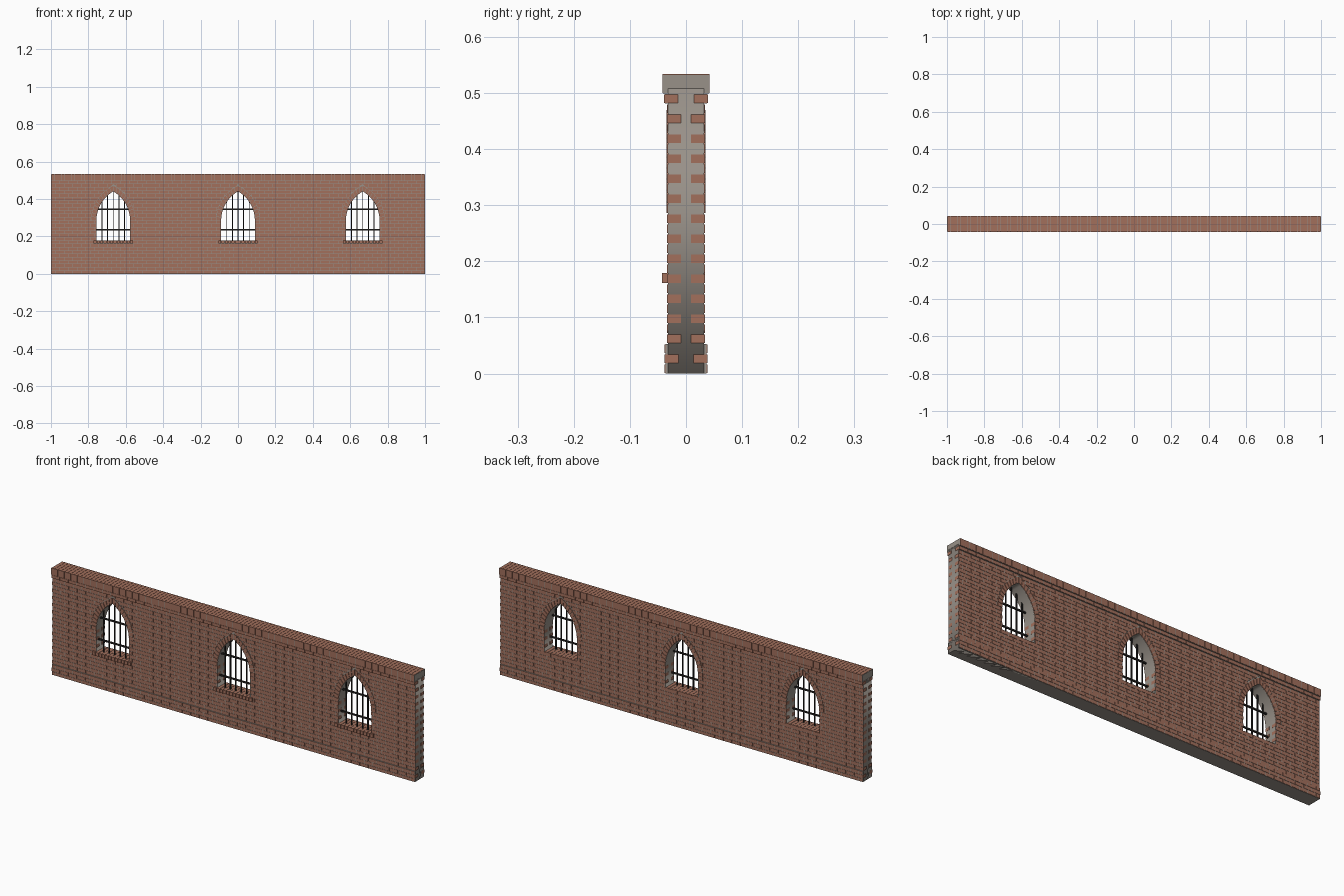
import bpy, bmesh, math

if "Cube" in bpy.data.objects:
    bpy.data.objects.remove(bpy.data.objects["Cube"])

def material(name, color):
    m = bpy.data.materials.new(name)
    m.diffuse_color = (*color, 1)
    m.use_nodes = True
    m.node_tree.nodes["Principled BSDF"].inputs["Base Color"].default_value = m.diffuse_color
    return m

BRICK = material("red brick", (0.36, 0.16, 0.107))
MORTAR = material("grey mortar", (0.318, 0.285, 0.25))
IRON = material("dark iron", (0.02, 0.018, 0.017))

COURSE, ROWS, COUNT = 0.0178, 28, 43
PITCH = 2 / COUNT
GAP = 0.0013                      # half a joint
WINDOWS = (-0.667, 0.0, 0.667)
HALF, SILL, SPRING = 0.09, 10 * COURSE, 16 * COURSE
R_IN, R_OUT = 2 * HALF, 0.206     # pointed arch, centres on the far jamb
TOP = ROWS * COURSE

def prism(bm, pts, y0, y1):
    """Extrude an x/z polygon between two y values."""
    a = [bm.verts.new((x, y0, z)) for x, z in pts]
    b = [bm.verts.new((x, y1, z)) for x, z in pts]
    bm.faces.new(a)
    bm.faces.new(b[::-1])
    for i in range(len(pts)):
        j = (i + 1) % len(pts)
        bm.faces.new((a[j], a[i], b[i], b[j]))

def box(bm, x0, x1, y0, y1, z0, z1):
    prism(bm, [(x0, z0), (x1, z0), (x1, z1), (x0, z1)], y0, y1)

def finish(bm, name, mat):
    bmesh.ops.recalc_face_normals(bm, faces=bm.faces)
    me = bpy.data.meshes.new(name)
    bm.to_mesh(me)
    bm.free()
    me.materials.append(mat)
    ob = bpy.data.objects.new(name, me)
    bpy.context.collection.objects.link(ob)

def arch_width(z, r):
    h = z - SPRING
    return max(0.0, math.sqrt(max(0.0, r * r - h * h)) - HALF)

def clip(x0, x1, z0, z1, row):
    """Yield the parts of a brick left beside the windows."""
    if row < 10:
        wb = wt = 0.0
    elif row < 16:
        wb = wt = HALF - 0.0004 if row % 2 else HALF + 0.002
    else:
        wb, wt = (arch_width(z, R_OUT + 0.002) for z in (z0, z1))
    for c in WINDOWS:
        if wb > 0 and x1 > c - wb and x0 < c + wb:
            lb, lt = min(x1, c - wb), min(x1, c - wt)
            rb, rt = max(x0, c + wb), max(x0, c + wt)
            if lb > x0 + 0.001:
                yield [(x0, z0), (lb, z0), (lt, z1), (x0, z1)]
            elif lt > x0 + 0.001:
                yield [(x0, z0 + (z1 - z0) / 2), (lt, z1), (x0, z1)]
            if rb < x1 - 0.001:
                yield [(rb, z0), (x1, z0), (x1, z1), (rt, z1)]
            elif rt < x1 - 0.001:
                yield [(x1, z0 + (z1 - z0) / 2), (x1, z1), (rt, z1)]
            return
    yield [(x0, z0), (x1, z0), (x1, z1), (x0, z1)]

# Mortar core with three pointed openings
cu = bpy.data.curves.new("mortar_core", 'CURVE')
cu.dimensions, cu.fill_mode, cu.extrude = '2D', 'BOTH', 0.0325
def outline(pts):
    s = cu.splines.new('POLY')
    s.points.add(len(pts) - 1)
    for p, (x, z) in zip(s.points, pts):
        p.co = (x, z, 0, 1)
    s.use_cyclic_u = True
outline([(-0.9995, 0), (0.9995, 0), (0.9995, TOP + 0.01), (-0.9995, TOP + 0.01)])
arc = [(R_IN * math.cos(math.radians(a)) - HALF, SPRING + R_IN * math.sin(math.radians(a)))
       for a in range(0, 61, 5)]
for c in WINDOWS:
    outline([(c - HALF, SILL), (c + HALF, SILL)] + [(c + x, z) for x, z in arc]
            + [(c - x, z) for x, z in arc[-2::-1]])
core = bpy.data.objects.new("mortar_core", cu)
core.rotation_euler.x = math.pi / 2
cu.materials.append(MORTAR)
bpy.context.collection.objects.link(core)
bpy.context.view_layer.objects.active = core
core.select_set(True)
bpy.ops.object.convert(target='MESH')

# Mortar behind the plinth, the projecting top course and the coping
bm = bmesh.new()
for y, z0, z1 in ((0.0365, 0, 3 * COURSE - 0.001), (0.0375, TOP - COURSE + 0.001, TOP),
                  (0.0413, TOP + 0.001, 0.5322)):
    box(bm, -0.9995, 0.9995, -y, y, z0, z1)
finish(bm, "mortar_ledges", MORTAR)

# Running-bond bricks on both faces
bm = bmesh.new()
for row in range(ROWS):
    y = 0.038 if row < 3 else 0.039 if row == ROWS - 1 else 0.0338
    z0, z1 = row * COURSE + GAP, (row + 1) * COURSE - GAP
    shift, end = (0, 1.0) if row % 2 else (PITCH / 2, 0.998)
    for i in range(-1, COUNT + 1):
        a = -1 + i * PITCH + shift
        x0 = -end if a < -0.9999 else a + GAP
        x1 = end if a + PITCH > 0.9999 else a + PITCH - GAP
        if x1 - x0 < 0.005:
            continue
        for pts in clip(x0, x1, z0, z1, row):
            for s in (-1, 1):
                prism(bm, pts, s * (y - 0.0245), s * y)
finish(bm, "wall_bricks", BRICK)

# Coping of bricks on edge
bm = bmesh.new()
n = 112
for i in range(n):
    x = -0.998 + i * 1.996 / n
    box(bm, x + GAP / 2, x + 1.996 / n - GAP / 2, -0.0422, 0.0422, TOP + 0.0015, 0.5335)
finish(bm, "coping_bricks", BRICK)

# Arch rings around each opening, on both faces
bm = bmesh.new()
N = 11
def ring(t, r):
    a = math.acos(HALF / r) * t
    return r * math.cos(a) - HALF, SPRING + r * math.sin(a)
for c in WINDOWS:
    for side in (-1, 1):
        for i in range(N):
            t0, t1 = (i + 0.07) / N, (i + 0.93) / N
            q = [ring(t0, R_IN + 0.0006), ring(t0, R_OUT), ring(t1, R_OUT), ring(t1, R_IN + 0.0006)]
            for s in (-1, 1):
                prism(bm, [(c + side * x, z) for x, z in q], s * 0.018, s * 0.035)
finish(bm, "arch_bricks", BRICK)

# Sills projecting at the front
bm = bmesh.new()
for c in WINDOWS:
    for i in range(12):
        x = c + (i - 6) * COURSE
        box(bm, x + GAP, x + COURSE - GAP, -0.0425, 0.0335, SILL - COURSE + 0.001, SILL + 0.001)
finish(bm, "sill_bricks", BRICK)

# Iron window bars
bm = bmesh.new()
Y = -0.016
for c in WINDOWS:
    for i in range(-2, 3):
        x = i * 0.03
        top = SPRING + math.sqrt(R_IN ** 2 - (abs(x) + HALF) ** 2)
        box(bm, c + x - 0.0025, c + x + 0.0025, Y - 0.0025, Y + 0.0025, SILL - 0.005, top + 0.004)
    for z in (0.235, 0.345):
        w = HALF if z < SPRING else arch_width(z, R_IN)
        box(bm, c - w - 0.002, c + w + 0.002, Y - 0.0035, Y + 0.0035, z - 0.0035, z + 0.0035)
finish(bm, "window_bars", IRON)
